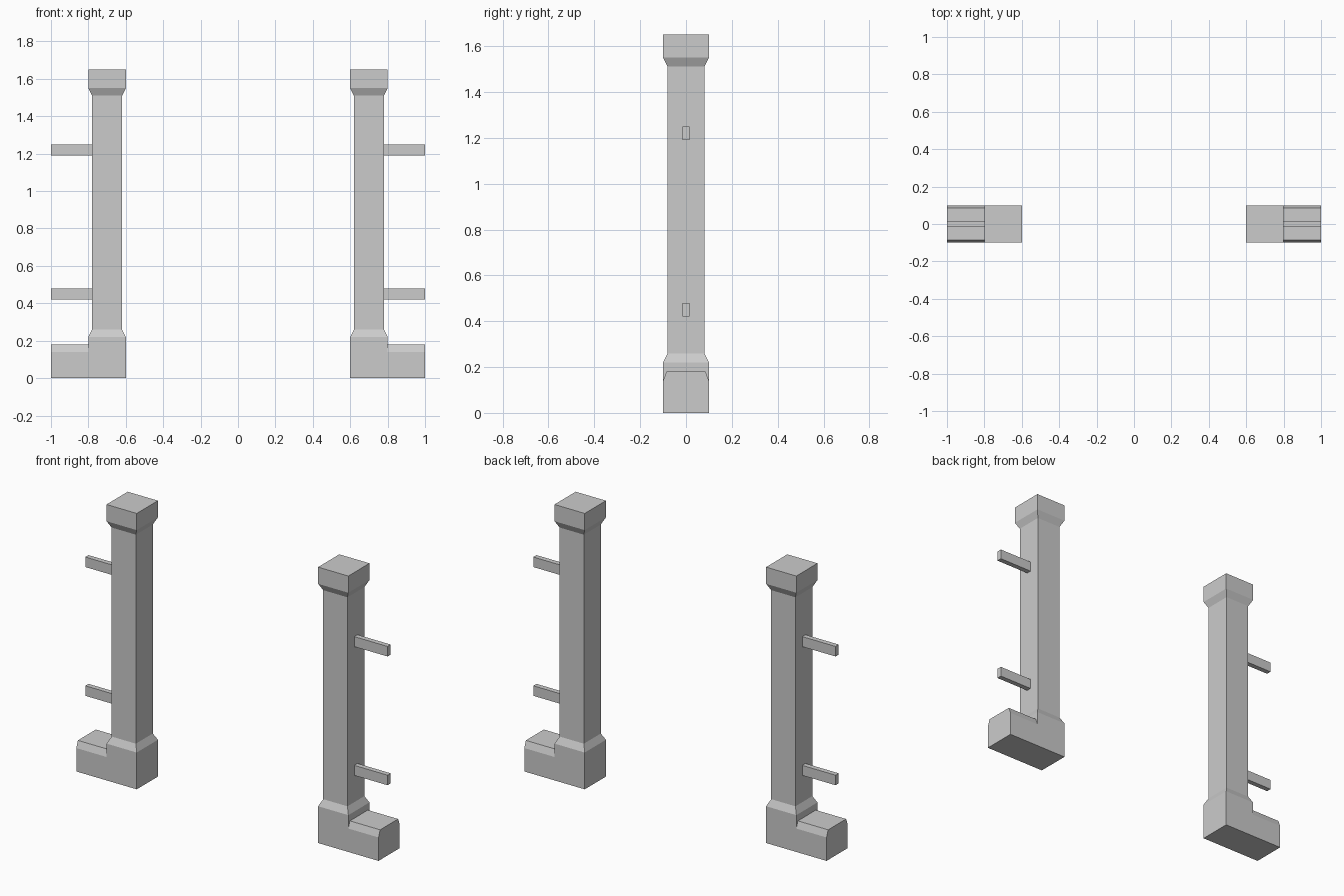
import bpy
import bmesh

if "Cube" in bpy.data.objects:
    bpy.data.objects.remove(bpy.data.objects["Cube"])


def loft(name, rings):
    """Skin matching closed rings, cap both ends, mirror to the other side."""
    bm = bmesh.new()
    loops = [[bm.verts.new(p) for p in ring] for ring in rings]
    n = len(loops[0])
    for a, b in zip(loops, loops[1:]):
        for i in range(n):
            j = (i + 1) % n
            bm.faces.new((a[i], a[j], b[j], b[i]))
    bm.faces.new(loops[0][::-1])
    bm.faces.new(loops[-1])
    bmesh.ops.recalc_face_normals(bm, faces=bm.faces[:])
    mesh = bpy.data.meshes.new(name)
    bm.to_mesh(mesh)
    bm.free()
    obj = bpy.data.objects.new(name, mesh)
    bpy.context.collection.objects.link(obj)
    mirror = obj.modifiers.new("Mirror", 'MIRROR')
    mirror.use_mirror_merge = False
    return obj


def square(cx, half, z):
    return [(cx + sx * half, sy * half, z)
            for sx, sy in ((-1, -1), (1, -1), (1, 1), (-1, 1))]


def extrude_x(name, profile, x0, x1):
    return loft(name, [[(x, y, z) for y, z in profile] for x in (x0, x1)])


# Gate posts: plinth, slim shaft and flared cap
post_profile = [(0.10, 0), (0.10, 0.22), (0.08, 0.26),
                (0.08, 1.51), (0.10, 1.55), (0.10, 1.65)]
loft("gate_post", [square(0.7, h, z) for h, z in post_profile])

# Low wall stubs with chamfered top edges
extrude_x("low_wall",
          [(-0.10, 0), (0.10, 0), (0.10, 0.14),
           (0.085, 0.18), (-0.085, 0.18), (-0.10, 0.14)], 0.8, 1.0)

# Fence rail stubs
for name, z0, z1 in (("lower_rail", 0.42, 0.48), ("upper_rail", 1.19, 1.25)):
    extrude_x(name, [(-0.015, z0), (0.015, z0), (0.015, z1), (-0.015, z1)],
              0.78, 1.0)
